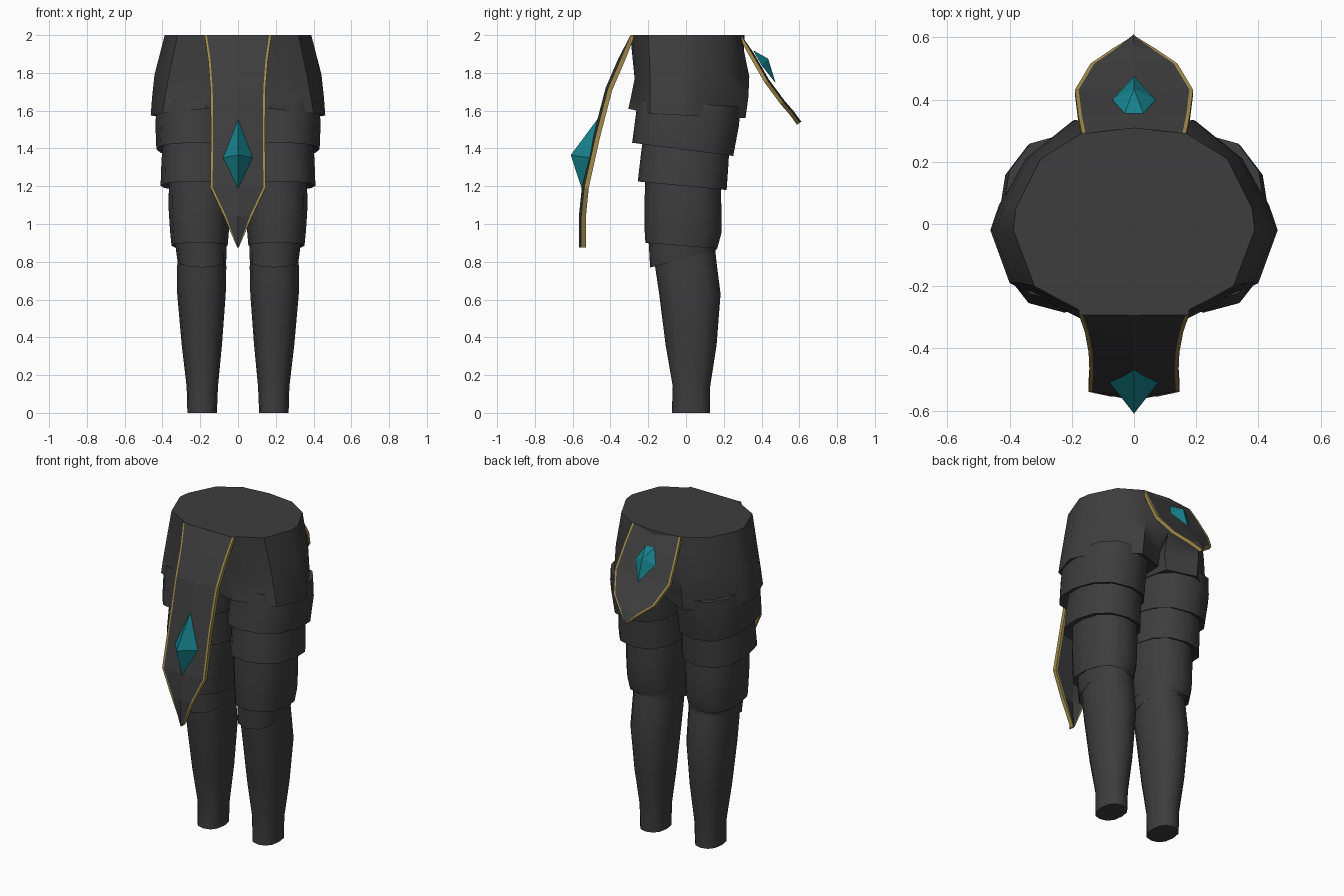
import bpy, bmesh, math
from mathutils import Vector

if "Cube" in bpy.data.objects:
    bpy.data.objects.remove(bpy.data.objects["Cube"])


def material(name, rgb):
    m = bpy.data.materials.new(name)
    m.diffuse_color = (*rgb, 1)
    m.use_nodes = True
    m.node_tree.nodes["Principled BSDF"].inputs["Base Color"].default_value = m.diffuse_color
    return m


DARK = material("charcoal", (0.047, 0.047, 0.047))
GOLD = material("gold trim", (0.36, 0.26, 0.07))
TEAL = material("teal gem", (0.008, 0.22, 0.26))


def finish(bm, name, mats, angle=None, mirror=False):
    bmesh.ops.recalc_face_normals(bm, faces=bm.faces[:])
    me = bpy.data.meshes.new(name)
    bm.to_mesh(me)
    bm.free()
    for m in mats:
        me.materials.append(m)
    ob = bpy.data.objects.new(name, me)
    bpy.context.collection.objects.link(ob)
    if mirror:
        mod = ob.modifiers.new("mirror", 'MIRROR')
        mod.use_clip = True
    if angle:
        bpy.ops.object.select_all(action='DESELECT')
        ob.select_set(True)
        bpy.context.view_layer.objects.active = ob
        bpy.ops.object.shade_smooth_by_angle(angle=math.radians(angle))
    return ob


def loft(rings):
    """Closed tube through equal-length point rings, capped at both ends."""
    bm = bmesh.new()
    vs = [[bm.verts.new(p) for p in r] for r in rings]
    n = len(vs[0])
    for a, b in zip(vs, vs[1:]):
        for i in range(n):
            j = (i + 1) % n
            bm.faces.new((a[i], a[j], b[j], b[i]))
    bm.faces.new(vs[0])
    bm.faces.new(vs[-1])
    return bm


def leg_ring(x0, x1, y0, y1, zf, zb, n=12):
    """Rounded ring between the given limits, tilted from front zf to back zb."""
    pts = []
    for i in range(n):
        a = 2 * math.pi * i / n
        c, s = math.cos(a), math.sin(a)
        u = math.copysign(abs(c) ** 0.85, c)
        v = math.copysign(abs(s) ** 0.85, s)
        pts.append(((x0 + x1) / 2 + u * (x1 - x0) / 2,
                    (y0 + y1) / 2 + v * (y1 - y0) / 2,
                    zf + (zb - zf) * (v + 1) / 2))
    return pts


def inset(ring, f, dz):
    """Copy of a ring shrunk toward its middle and moved vertically."""
    c = sum((Vector(p) for p in ring), Vector()) / len(ring)
    return [(c.x + (p[0] - c.x) * f, c.y + (p[1] - c.y) * f, p[2] + dz) for p in ring]


# Overlapping leg plates, each with a turned-in lower rim
plates = {
    "upper_thigh_plate": [(.02, .425, -.255, .29, 1.66, 1.62), (.02, .438, -.268, .28, 1.56, 1.52),
                          (.015, .432, -.285, .25, 1.43, 1.36)],
    "middle_thigh_plate": [(.03, .395, -.225, .23, 1.47, 1.42), (.03, .405, -.24, .225, 1.36, 1.32),
                           (.025, .41, -.255, .215, 1.225, 1.18)],
    "lower_thigh_plate": [(.04, .365, -.215, .185, 1.27, 1.23), (.04, .368, -.22, .187, 1.1, 1.08),
                          (.048, .36, -.22, .187, .98, .95), (.055, .352, -.215, .165, .9, .87)],
    "knee_cuff": [(.06, .335, -.2, .17, .94, .92), (.06, .33, -.195, .162, .86, .89),
                  (.06, .322, -.19, .16, .77, .86)],
}
for name, spec in plates.items():
    rings = [leg_ring(*s) for s in spec]
    rings.append(inset(rings[-1], 0.85, 0.015))
    finish(loft(rings), name, [DARK], 40, True)

# Shins tapering to the ankle
shin = [(.065, .318, -.17, .15, .9, .9), (.062, .322, -.163, .165, .77, .77),
        (.065, .322, -.142, .183, .63, .63), (.085, .298, -.108, .162, .36, .36),
        (.106, .272, -.07, .128, .14, .14), (.112, .268, -.075, .128, 0, 0)]
finish(loft([leg_ring(*s) for s in shin]), "shin", [DARK], 40, True)

# Hip section: half outline from front centre to back centre, then inner side
hip = [
    [(0, -.295, 2), (.17, -.28, 2), (.32, -.2, 2), (.388, -.02, 2), (.38, .05, 2),
     (.3, .21, 2), (.17, .29, 2), (0, .31, 2), (0, .1, 2), (0, -.1, 2)],
    [(0, -.27, 1.76), (.17, -.272, 1.77), (.365, -.19, 1.79), (.442, -.02, 1.79), (.42, .06, 1.79),
     (.335, .215, 1.79), (.19, .335, 1.78), (0, .3, 1.78), (0, .1, 1.72), (0, -.1, 1.72)],
    [(.015, -.235, 1.67), (.17, -.29, 1.68), (.385, -.19, 1.68), (.455, -.02, 1.67), (.43, .06, 1.67),
     (.345, .213, 1.67), (.2, .33, 1.67), (.015, .25, 1.67), (.005, .1, 1.66), (.005, -.1, 1.66)],
    [(.03, -.24, 1.6), (.17, -.305, 1.61), (.4, -.19, 1.585), (.462, -.02, 1.575), (.435, .06, 1.57),
     (.35, .21, 1.565), (.2, .315, 1.56), (.03, .25, 1.57), (.01, .1, 1.58), (.01, -.1, 1.59)],
]
hip.append(inset(hip[-1], 0.88, 0.015))
bm = loft(hip)
inner = [f for f in bm.faces if all(abs(v.co.x) < 1e-4 for v in f.verts)]
bmesh.ops.delete(bm, geom=inner, context='FACES')
finish(bm, "hips", [DARK], 40, True)


def flap(name, rows, thick, ridge, trim):
    """Hanging plate: rows of (half width, y, z), slight centre ridge, gold border."""
    out = 1 if rows[0][1] > 0 else -1
    bm = bmesh.new()
    front, back = [], []
    for k, (w, y, z) in enumerate(rows):
        # outward direction across the plate
        a, b = rows[max(k - 1, 0)], rows[min(k + 1, len(rows) - 1)]
        t = Vector((0, b[1] - a[1], b[2] - a[2])).normalized()
        nrm = Vector((0, -t.z * out, t.y * out)) * out
        if nrm.y * out < 0:
            nrm = -nrm
        e = max(w - trim, w * 0.5)
        cols = [(-w, 0), (-e, 0), (0, ridge if 0 < k else 0), (e, 0), (w, 0)]
        for lst, off in ((front, thick), (back, 0)):
            row = []
            for x, r in cols:
                p = Vector((x, y, z)) + nrm * (off + r)
                p.z = min(p.z, 2)
                row.append(bm.verts.new(p))
            lst.append(row)
    n = len(rows)
    for k in range(n - 1):
        for i in range(4):
            for g in (front, back):
                f = bm.faces.new((g[k][i], g[k][i + 1], g[k + 1][i + 1], g[k + 1][i]))
                f.material_index = int(i in (0, 3))
        for i in (0, 4):
            f = bm.faces.new((front[k][i], front[k + 1][i], back[k + 1][i], back[k][i]))
            f.material_index = 1
    for k in (0, n - 1):
        for i in range(4):
            f = bm.faces.new((front[k][i], front[k][i + 1], back[k][i + 1], back[k][i]))
            f.material_index = int(k > 0)
    finish(bm, name, [DARK, GOLD])


# Front and back hanging flaps
flap("front_flap", [(.177, -.27, 2), (.158, -.325, 1.86), (.146, -.39, 1.71), (.143, -.455, 1.46),
                    (.147, -.515, 1.19), (.075, -.53, 1.04), (.004, -.53, .875)], .025, .012, .012)
flap("back_flap", [(.168, .275, 2), (.18, .335, 1.89), (.19, .415, 1.75),
                   (.14, .5, 1.635), (.07, .548, 1.58), (.004, .588, 1.525)], .02, .008, .012)


def gem(name, outline, peak):
    """Faceted pyramid over an outline."""
    bm = bmesh.new()
    ring = [bm.verts.new(p) for p in outline]
    tip = bm.verts.new(peak)
    for i in range(len(ring)):
        bm.faces.new((ring[i], ring[(i + 1) % len(ring)], tip))
    bm.faces.new(ring)
    finish(bm, name, [TEAL])


# Gems set on the flaps
gem("front_gem", [(0, -.465, 1.56), (.086, -.5, 1.35), (0, -.545, 1.165), (-.086, -.5, 1.35)],
    (0, -.61, 1.365))
gem("back_gem", [(.03, .355, 1.92), (.07, .4, 1.84), (0, .475, 1.745), (-.07, .4, 1.84), (-.03, .355, 1.92)],
    (0, .435, 1.875))
